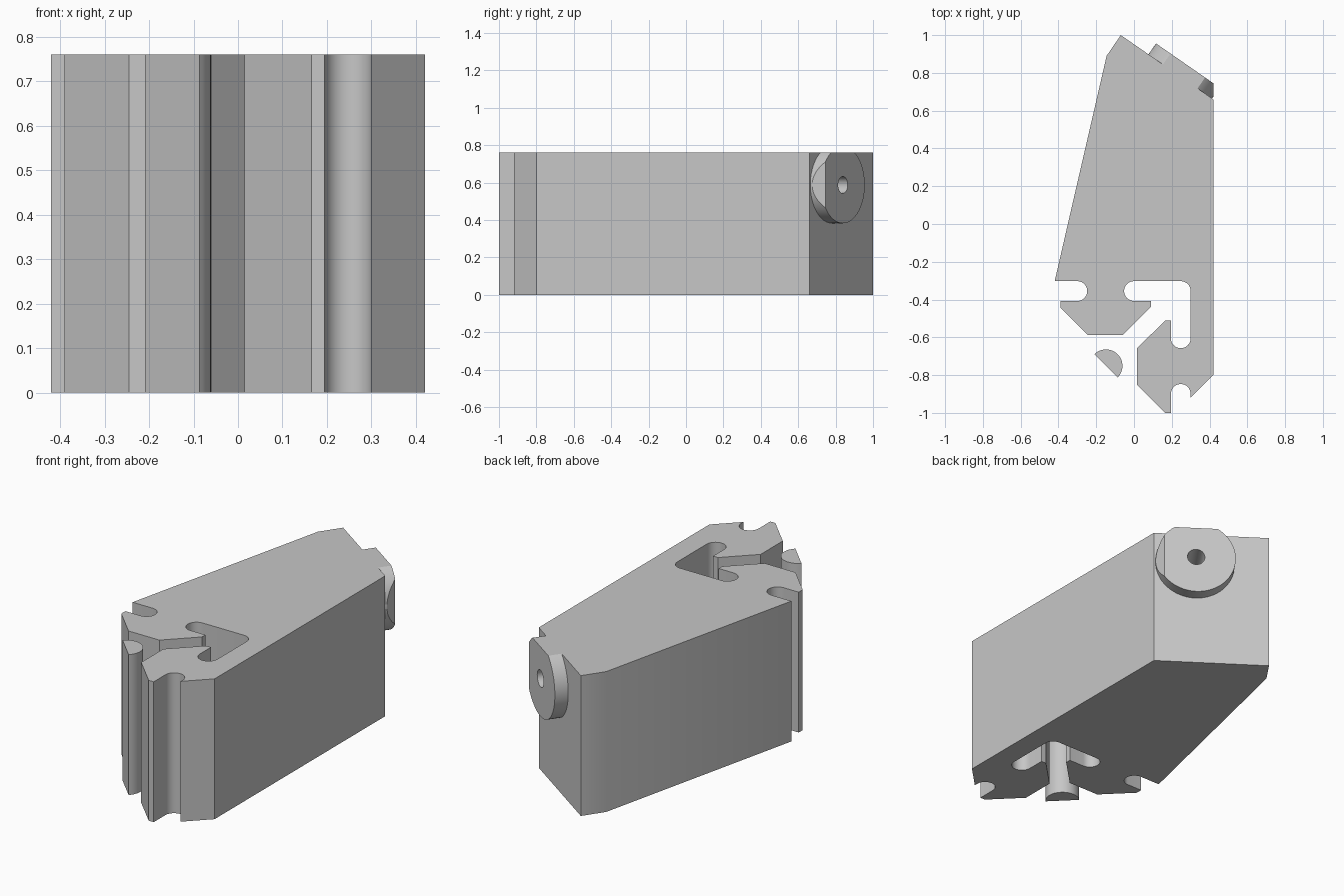
import bpy, bmesh
from math import sin, cos, radians
from mathutils import Vector, Matrix

if "Cube" in bpy.data.objects:
    bpy.data.objects.remove(bpy.data.objects["Cube"], do_unlink=True)

HEIGHT = 0.76
SIDE = 0.42

grey = bpy.data.materials.new("plain_grey")
grey.use_nodes = True
grey.diffuse_color = (0.57, 0.57, 0.57, 1)
grey.node_tree.nodes["Principled BSDF"].inputs["Base Color"].default_value = grey.diffuse_color


def arc(x, y, r, start, end, steps=16):
    """Points along an arc, angles in degrees."""
    angles = [radians(start + (end - start) * i / steps) for i in range(steps + 1)]
    return [(x + r * cos(a), y + r * sin(a)) for a in angles]


def make_object(name, bm):
    bmesh.ops.recalc_face_normals(bm, faces=bm.faces[:])
    mesh = bpy.data.meshes.new(name)
    bm.to_mesh(mesh)
    bm.free()
    mesh.materials.append(grey)
    obj = bpy.data.objects.new(name, mesh)
    bpy.context.collection.objects.link(obj)
    return obj


def prism(name, outline):
    """Extrude a plan outline to the full height."""
    bm = bmesh.new()
    base = bm.faces.new([bm.verts.new((x, y, 0)) for x, y in outline])
    top = bmesh.ops.extrude_face_region(bm, geom=[base], use_keep_orig=True)["geom"]
    verts = [v for v in top if isinstance(v, bmesh.types.BMVert)]
    bmesh.ops.translate(bm, verts=verts, vec=(0, 0, HEIGHT))
    return make_object(name, bm)


def cylinder(name, radius, centre, axis, near, far, clips=()):
    """Cylinder along an axis between two offsets, trimmed by planes."""
    bm = bmesh.new()
    place = Matrix.Translation(centre + axis * (near + far) / 2) @ axis.to_track_quat("Z", "Y").to_matrix().to_4x4()
    bmesh.ops.create_cone(bm, cap_ends=True, segments=64, radius1=radius, radius2=radius,
                          depth=far - near, matrix=place)
    for point, normal in clips:
        cut = bmesh.ops.bisect_plane(bm, geom=bm.verts[:] + bm.edges[:] + bm.faces[:],
                                     plane_co=point, plane_no=normal, clear_outer=True)
        rim = [e for e in cut["geom_cut"] if isinstance(e, bmesh.types.BMEdge)]
        bmesh.ops.edgeloop_fill(bm, edges=rim)
    return make_object(name, bm)


def combine(target, tool, operation):
    mod = target.modifiers.new(operation.lower(), "BOOLEAN")
    mod.operation = operation
    mod.solver = "EXACT"
    mod.object = tool
    bpy.context.view_layer.objects.active = target
    bpy.ops.object.modifier_apply(modifier=mod.name)
    bpy.data.objects.remove(tool, do_unlink=True)


def smooth(obj):
    bpy.ops.object.select_all(action="DESELECT")
    obj.select_set(True)
    bpy.context.view_layer.objects.active = obj
    bpy.ops.object.shade_smooth_by_angle(angle=radians(30))


# Body plan: tapered block with two keyed jaws at the front
SLOT = 0.0525
outline = [(-0.07, 1.0), (SIDE, 0.66), (SIDE, -0.80), (0.30, -0.92)]
outline += arc(0.2475, -0.90, SLOT, 0, 180)                      # front notch
outline += [(0.195, -1.0), (0.165, -1.0), (0.015, -0.85), (0.015, -0.66),
            (0.165, -0.51), (0.195, -0.51)]                      # right jaw
outline += arc(0.2475, -0.605, SLOT, 180, 360)                   # inner slot end
outline += arc(0.2475, -0.355, SLOT, 0, 90, 8)                   # rounded inner corner
outline += arc(0.0, -0.355, SLOT, 90, 270)                       # second slot end
outline += [(0.09, -0.4075), (0.09, -0.437), (-0.06, -0.587), (-0.245, -0.587),
            (-0.39, -0.442), (-0.39, -0.4075)]                   # left jaw
outline += arc(-0.30, -0.355, SLOT, -90, 90)                     # side notch
outline += [(-SIDE, -0.3025), (-0.145, 0.89)]
body = prism("body", outline)

# Round boss on the slanted back face, trimmed flush with top and side
axis = Vector((0.34, 0.49, 0)).normalized()
centre = Vector((0.245, 0.7814, 0.588))
trims = [((0, 0, HEIGHT), (0, 0, 1)), ((SIDE, 0, 0), (1, 0, 0))]
boss = cylinder("boss", 0.205, centre, axis, -0.04, 0.07, trims)
combine(body, boss, "UNION")

# Pin hole in the boss
hole = cylinder("pin_hole", 0.045, centre, axis, -0.10, 0.12)
combine(body, hole, "DIFFERENCE")
smooth(body)

# Loose half-round key between the jaws
key = prism("half_round_key", arc(-0.148, -0.751, 0.087, -45, 135, 24))
smooth(key)
